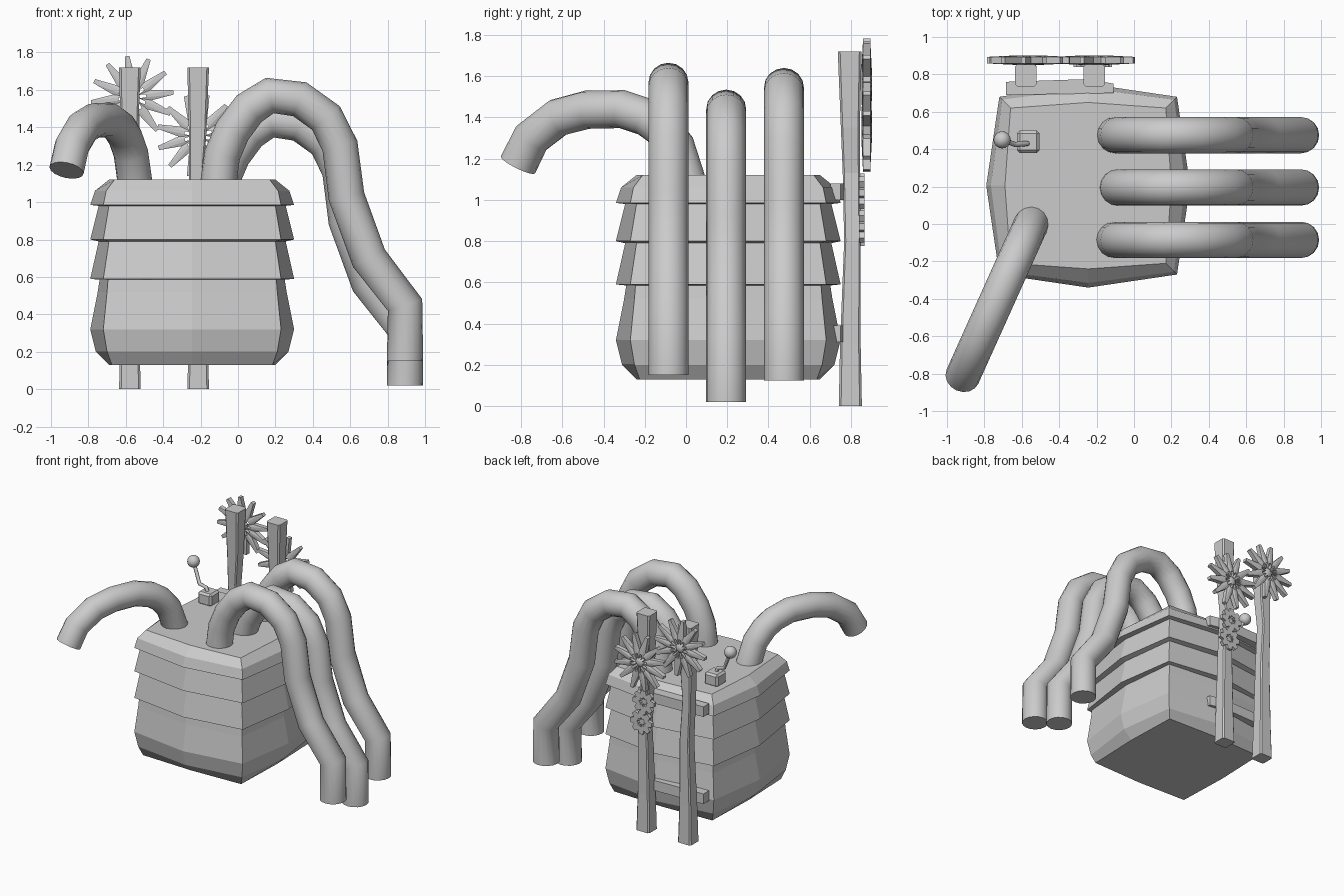
import bpy, bmesh, math
from mathutils import Vector

if "Cube" in bpy.data.objects:
    bpy.data.objects.remove(bpy.data.objects["Cube"])


def finish(name, bm, smooth=False):
    bmesh.ops.recalc_face_normals(bm, faces=bm.faces)
    me = bpy.data.meshes.new(name)
    bm.to_mesh(me)
    bm.free()
    ob = bpy.data.objects.new(name, me)
    bpy.context.collection.objects.link(ob)
    if smooth:
        me.shade_smooth()
    return ob


def loft(name, rings):
    """Join closed point rings into a capped solid."""
    bm = bmesh.new()
    vr = [[bm.verts.new(p) for p in r] for r in rings]
    for a, b in zip(vr, vr[1:]):
        for i in range(len(a)):
            j = (i + 1) % len(a)
            bm.faces.new((a[i], a[j], b[j], b[i]))
    bm.faces.new(vr[0][::-1])
    bm.faces.new(vr[-1])
    return finish(name, bm)


def tube(name, pts, radius, res=6):
    cu = bpy.data.curves.new(name, 'CURVE')
    cu.dimensions = '3D'
    cu.bevel_depth = radius
    cu.bevel_resolution = res
    cu.use_fill_caps = True
    sp = cu.splines.new('POLY')
    sp.points.add(len(pts) - 1)
    for p, q in zip(sp.points, pts):
        p.co = (*q, 1)
    ob = bpy.data.objects.new(name, cu)
    bpy.context.collection.objects.link(ob)
    bpy.ops.object.select_all(action='DESELECT')
    ob.select_set(True)
    bpy.context.view_layer.objects.active = ob
    bpy.ops.object.convert(target='MESH')
    bpy.ops.object.shade_smooth_by_angle(angle=math.radians(50))
    return ob


def box(name, c, s, bevel=0.0):
    bm = bmesh.new()
    bmesh.ops.create_cube(bm, size=1)
    for v in bm.verts:
        v.co = Vector([v.co[i] * s[i] + c[i] for i in range(3)])
    if bevel:
        bmesh.ops.bevel(bm, geom=bm.edges[:], offset=bevel, segments=1, affect='EDGES')
    return finish(name, bm)


def plate(name, outer, inner, c, depth, edge=1.0):
    """Flat ring in the xz plane; the rim tapers to 'edge' of the depth."""
    bm = bmesh.new()
    n = len(outer)
    loops = []
    for ring, k in ((inner, 1), (outer, edge)):
        for sgn in (-1, 1):
            loops.append([bm.verts.new((c[0] + x, c[1] + sgn * k * depth / 2, c[2] + z))
                          for x, z in ring])
    i0, i1, o0, o1 = loops
    for i in range(n):
        j = (i + 1) % n
        for a, b in ((i0, o0), (o0, o1), (o1, i1), (i1, i0)):
            bm.faces.new((a[i], a[j], b[j], b[i]))
    return finish(name, bm)


def polar(radii, n, width, turn=0.0):
    """n teeth: two root points and two tip points each."""
    out = []
    for k in range(n):
        for r, off in zip((radii[0], radii[1], radii[1]), (-0.5, -width, width)):
            a = turn + 2 * math.pi * (k + off) / n
            out.append((r * math.cos(a), r * math.sin(a)))
    return out


# Ribbed hive body: bulged square section, stepped profile (z, mid half, corner half)
CX, CY = -0.245, 0.205
profile = [(0.13, .445, .43), (0.2, .515, .455), (0.32, .545, .475), (0.52, .505, .455),
           (0.585, .495, .45), (0.59, .545, .475), (0.79, .50, .445), (0.8, .545, .475),
           (0.98, .50, .445), (0.985, .545, .475), (1.06, .52, .46), (1.12, .445, .415)]
rings = []
for z, m, c in profile:
    ring = []
    for x, y in ((1, 0), (1, 1), (0, 1), (-1, 1), (-1, 0), (-1, -1), (0, -1), (1, -1)):
        h = c if x and y else m
        ring.append((CX + x * h, CY + y * h, z))
    rings.append(ring)
loft("hive_body", rings)

# Three drooping pipes on the right
path = [(-.105, .98), (-.105, 1.1), (-.085, 1.25), (-.03, 1.38), (.06, 1.5), (.17, 1.57), (.33, 1.55),
        (.47, 1.45), (.545, 1.3), (.58, 1.03), (.70, .70), (.893, .45), (.893, .15)]
for i, (y, dz) in enumerate(((-.085, 0), (.195, -.13), (.475, -.025))):
    tube(f"side_pipe_{i + 1}", [(x, y, z + dz) for x, z in path], 0.097)

# Single curved pipe at the front left
path = [(.03, 1.0), (0, 1.1), (-.05, 1.26), (-.12, 1.35), (-.19, 1.4), (-.31, 1.44),
        (-.48, 1.437), (-.62, 1.4), (-.75, 1.3), (-.815, 1.17)]
tube("front_pipe", [(-.55 + .45 * y, y, z) for y, z in path], 0.093)

# Two uneven rear posts
for name, px in (("post_left", -.578), ("post_right", -.213)):
    rings = []
    for z, dx, w, dy, d in ((0, 0, .058, 0, .056), (.3, 0, .05, 0, .05), (.8, .005, .042, .01, .04),
                            (1.13, -.012, .036, .005, .042), (1.35, -.003, .046, 0, .046),
                            (1.72, 0, .058, -.003, .058)):
        k = .8
        rings.append([(px + dx + w * a, .797 + dy + d * b, z) for a, b in
                      ((1, -k), (1, k), (k, 1), (-k, 1), (-1, k), (-1, -k), (-k, -1), (k, -1))])
    loft(name, rings)

# Rails holding the posts to the body
for name, z in (("rail_upper", 1.04), ("rail_lower", .35)):
    sec = [(-.685, .69), (-.685, .76), (-.24, .775), (-.11, .75), (-.11, .70)]
    loft(name, [[(x, y, z + h) for x, y in sec] for h in (-.04, .04)])

# Spiky flowers with open centres
for name, x, z, t in (("flower_high", -.565, 1.56, .12), ("flower_low", -.213, 1.355, .3)):
    n = 12
    outer = polar((.105, .222), n, .1, t)
    inner = polar((.035, .075), n, .2, t)
    plate(name, outer, inner, (x, .876, z), .05, .7)
    # hub in the middle
    bm = bmesh.new()
    bmesh.ops.create_uvsphere(bm, u_segments=12, v_segments=6, radius=.04)
    for v in bm.verts:
        v.co = Vector((v.co.x + x, v.co.y * .6 + .874, v.co.z + z))
    finish(name + "_hub", bm, True)

# Small blossoms below
for name, x, z in (("blossom_upper", -.23, 1.035), ("blossom_lower", -.21, .87)):
    plate(name, polar((.066, .095), 8, .22), polar((.022, .035), 8, .2), (x, .852, z), .026)

# Lever with a ball knob on a small block
box("lever_block", (-.565, .44, 1.16), (.12, .12, .1), .015)
tube("lever_rod", [(-.565, .43, 1.19), (-.58, .43, 1.235), (-.635, .425, 1.25), (-.705, .45, 1.4)], .014, 2)
bm = bmesh.new()
bmesh.ops.create_uvsphere(bm, u_segments=16, v_segments=10, radius=.046)
bmesh.ops.translate(bm, verts=bm.verts, vec=(-.705, .45, 1.4))
finish("lever_knob", bm, True)
